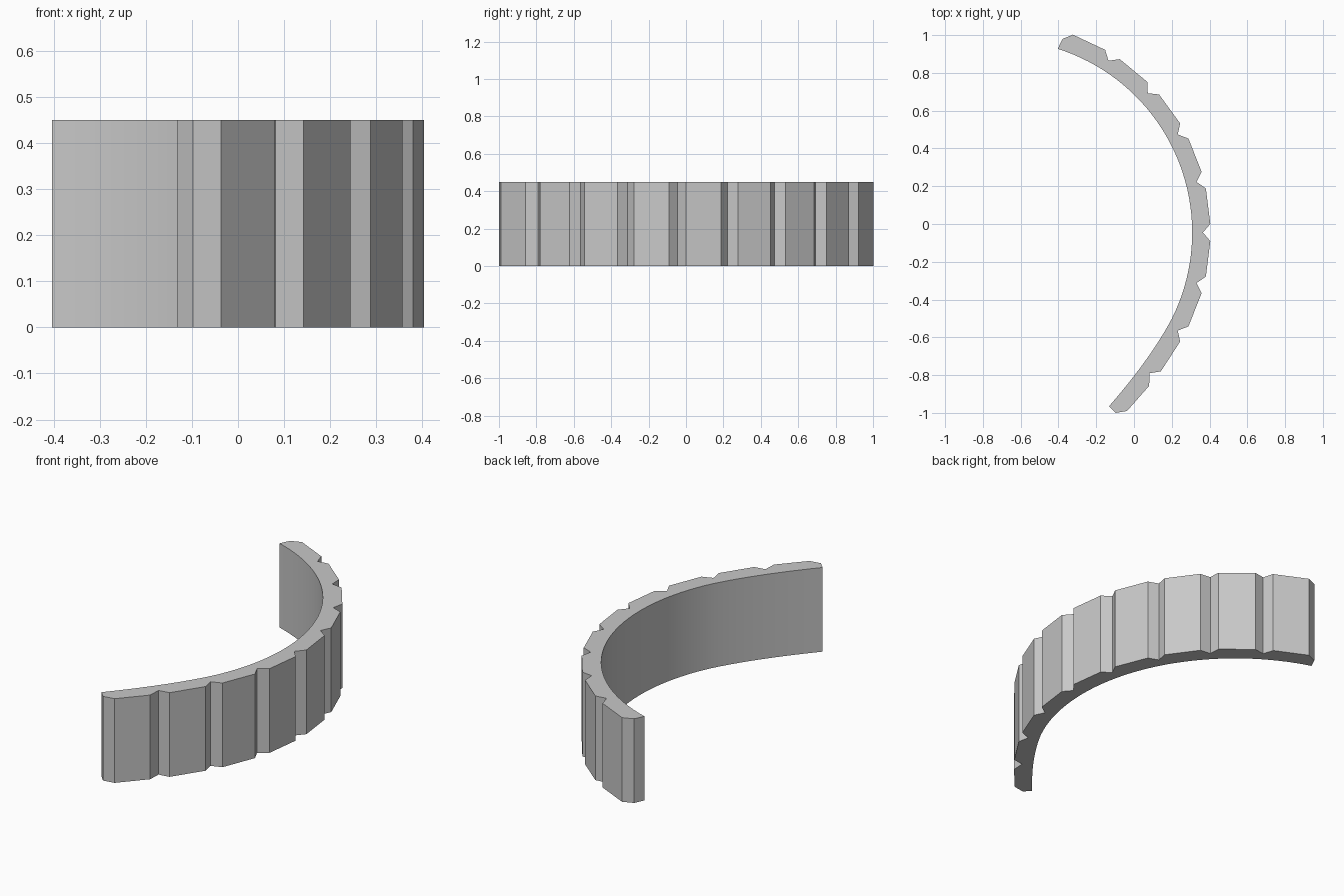
import bpy
import bmesh
from math import sin, cos, asin, radians
from mathutils import Vector

default_cube = bpy.data.objects.get("Cube")
if default_cube:
    bpy.data.objects.remove(default_cube, do_unlink=True)

HEIGHT = 0.45
CENTRE = Vector((-0.712, -0.045))
INNER, NOTCH, RIM = 1.02, 1.077, 1.117
STEP = 14.4          # angle between notches
SHOULDER = 2.35      # half width of a notch


def polar(radius, degrees):
    a = radians(degrees)
    return CENTRE + radius * Vector((cos(a), sin(a)))


# Notched outer edge, from the back end towards the front
outer = [polar(NOTCH, 5 * STEP), polar(RIM, 5 * STEP - SHOULDER)]
for k in range(4, -3, -1):
    a = k * STEP
    outer += [polar(RIM, a + SHOULDER), polar(NOTCH, a), polar(RIM, a - SHOULDER)]

# Front end, where the band straightens out
outer += [Vector(p) for p in (
    (0.142, -0.78), (0.083, -0.79), (0.08, -0.857),
    (-0.037, -0.99), (-0.098, -1.0))]

# Inner edge: gentle curve from the front tip, then a circular arc
tip = Vector((-0.132, -0.965))
arc_start = -26.5
joint = polar(INNER, arc_start)
bend = Vector((0.09, -0.71))
inner = []
for i in range(12):
    t = i / 12
    inner.append((1 - t) ** 2 * tip + 2 * t * (1 - t) * bend + t * t * joint)
arc_steps = 40
arc_end = 72.4
for i in range(arc_steps + 1):
    inner.append(polar(INNER, arc_start + (arc_end - arc_start) * i / arc_steps))

# Extrude the closed outline into a band
profile = outer + inner
first_inner = len(outer)
count = len(profile)
bm = bmesh.new()
low = [bm.verts.new((p.x, p.y, 0)) for p in profile]
high = [bm.verts.new((p.x, p.y, HEIGHT)) for p in profile]
bm.faces.new(low)
bm.faces.new(high)
for i in range(count):
    j = (i + 1) % count
    wall = bm.faces.new((low[i], low[j], high[j], high[i]))
    wall.smooth = first_inner <= i < count - 1   # only the inner wall is rounded
bmesh.ops.recalc_face_normals(bm, faces=bm.faces)

mesh = bpy.data.meshes.new("notched_band")
bm.to_mesh(mesh)
bm.free()
band = bpy.data.objects.new("notched_band", mesh)
bpy.context.collection.objects.link(band)

# Single plain grey
grey = bpy.data.materials.new("light_grey")
grey.use_nodes = True
colour = (0.58, 0.58, 0.58, 1)
grey.diffuse_color = colour
grey.node_tree.nodes["Principled BSDF"].inputs["Base Color"].default_value = colour
mesh.materials.append(grey)
